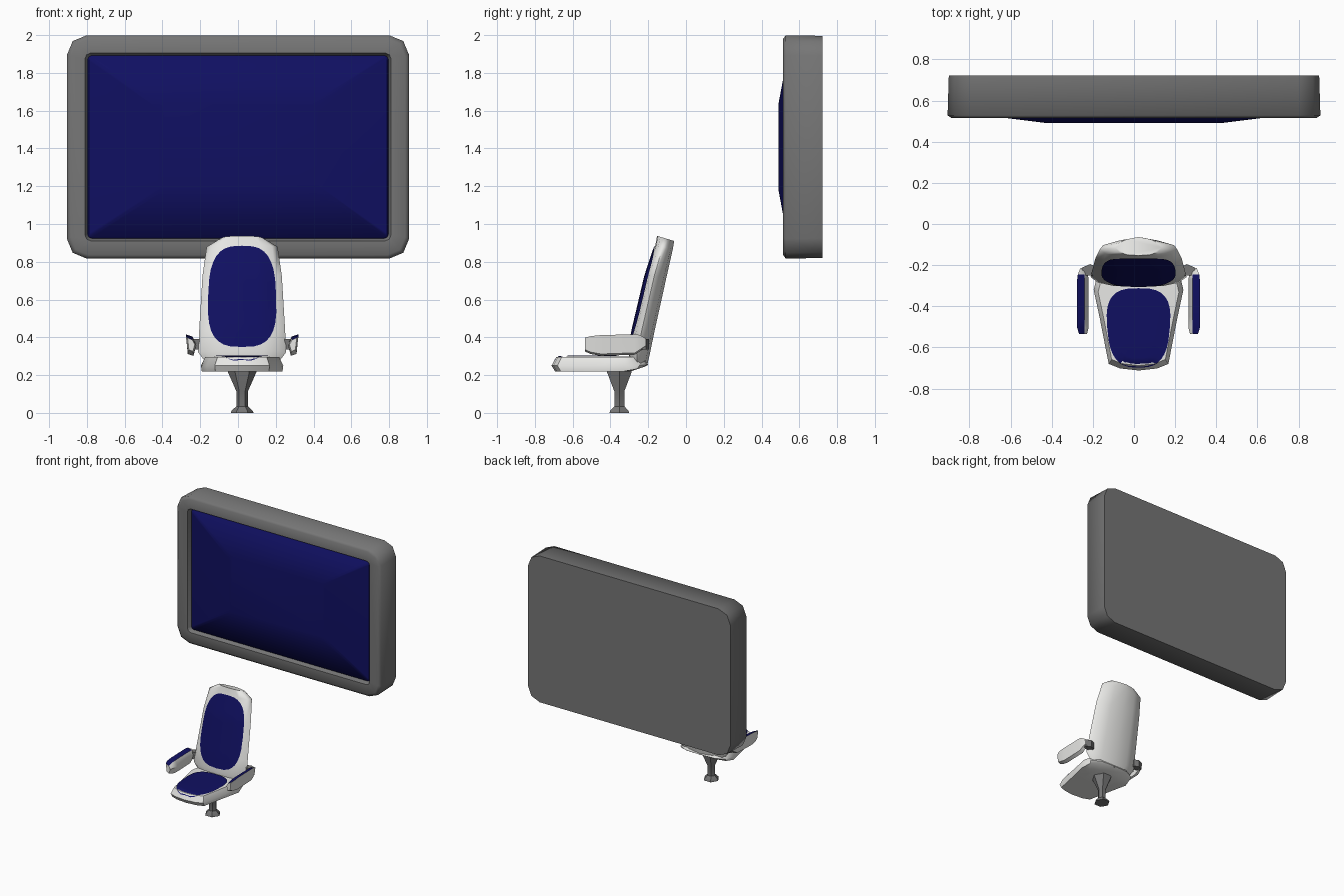
import bpy, bmesh, math
from mathutils import Vector
from mathutils.bvhtree import BVHTree

if "Cube" in bpy.data.objects:
    bpy.data.objects.remove(bpy.data.objects["Cube"])

CX = 0.022  # chair centre line


def material(name, rgb):
    m = bpy.data.materials.new(name)
    m.diffuse_color = (*rgb, 1)
    m.use_nodes = True
    m.node_tree.nodes["Principled BSDF"].inputs["Base Color"].default_value = m.diffuse_color
    return m


GREY = material("dark grey", (0.18, 0.18, 0.18))
WHITE = material("off white", (0.80, 0.80, 0.78))
BLUE = material("navy blue", (0.005, 0.005, 0.12))


def finish(name, bm, mats, angle=50):
    me = bpy.data.meshes.new(name)
    bm.to_mesh(me)
    bm.free()
    ob = bpy.data.objects.new(name, me)
    bpy.context.collection.objects.link(ob)
    for m in mats:
        me.materials.append(m)
    bpy.ops.object.select_all(action='DESELECT')
    ob.select_set(True)
    bpy.context.view_layer.objects.active = ob
    bpy.ops.object.shade_smooth_by_angle(angle=math.radians(angle))
    return ob


def loft(name, rings, mats, paint=None, angle=50):
    """Skin closed rings and cap both ends; paint(ring, side) gives a material index."""
    bm = bmesh.new()
    vs = [[bm.verts.new(p) for p in r] for r in rings]
    n = len(rings[0])
    for k in range(len(vs) - 1):
        for i in range(n):
            j = (i + 1) % n
            f = bm.faces.new((vs[k][i], vs[k][j], vs[k + 1][j], vs[k + 1][i]))
            if paint:
                f.material_index = paint(k, i)
    bm.faces.new(vs[0])
    bm.faces.new(vs[-1])
    bmesh.ops.recalc_face_normals(bm, faces=bm.faces)
    return finish(name, bm, mats, angle)


def rounded_rect(hx, hz, r, y, zc=1.408):
    pts = []
    for q, (sx, sz) in enumerate([(1, 1), (-1, 1), (-1, -1), (1, -1)]):
        for s in range(3):
            a = math.radians(90 * q + 45 * s)
            pts.append((sx * (hx - r) + r * math.cos(a), y,
                        zc + sz * (hz - r) + r * math.sin(a)))
    return pts


# Screen frame
loft("screen_frame", [rounded_rect(0.900, 0.588, 0.105, 0.722),
                      rounded_rect(0.906, 0.591, 0.105, 0.528),
                      rounded_rect(0.885, 0.572, 0.095, 0.514),
                      rounded_rect(0.810, 0.497, 0.030, 0.514),
                      rounded_rect(0.795, 0.483, 0.020, 0.550)], [GREY], angle=65)

# Bulging screen glass
loft("screen_glass", [rounded_rect(0.796, 0.484, 0.020, 0.548),
                      rounded_rect(0.790, 0.478, 0.020, 0.536),
                      rounded_rect(0.420, 0.230, 0.030, 0.490)], [BLUE])

# Six-sided pedestal
loft("pedestal", [[(CX + r * math.cos(a * math.pi / 3), -0.353 + r * math.sin(a * math.pi / 3), z)
                   for a in range(6)]
                  for r, z in [(0.06, 0), (0.057, 0.01), (0.031, 0.035),
                               (0.031, 0.115), (0.075, 0.215), (0.075, 0.23)]],
     [GREY], angle=35)

# Seat shell
half = [(0, -0.712), (0.09, -0.702), (0.145, -0.68), (0.188, -0.46),
        (0.218, -0.32), (0.20, -0.245), (0.13, -0.208), (0, -0.2)]
outline = half + [(-x, y) for x, y in half[-2:0:-1]]


def seat_ring(sx, sy, z, rise):
    pts = []
    for x, y in outline:
        y = -0.44 + (y + 0.44) * sy
        pts.append((CX + x * sx, y, z + rise * max(0, y + 0.3)))
    return pts


seat = loft("seat", [seat_ring(0.55, 0.6, 0.218, 0.3), seat_ring(0.98, 0.93, 0.22, 0.3),
                     seat_ring(1, 1, 0.25, 0.05), seat_ring(0.90, 0.91, 0.295, 0),
                     seat_ring(0.5, 0.55, 0.299, 0)], [WHITE])

# Backrest shell: each level is half width, front (y, z), back (y, z)
section = [(0, 0), (0.5, 0.04), (0.84, 0.18), (1, 0.42), (0.92, 0.64), (0.5, 0.88), (0, 1)]
section += [(-x, t) for x, t in section[-2:0:-1]]
levels = [(0.19, -0.298, 0.275, -0.206, 0.25), (0.233, -0.306, 0.33, -0.192, 0.31),
          (0.227, -0.281, 0.45, -0.165, 0.44), (0.210, -0.215, 0.73, -0.103, 0.72),
          (0.188, -0.163, 0.885, -0.069, 0.87), (0.112, -0.153, 0.937, -0.063, 0.910)]
back = loft("backrest", [[(CX + w * x, yf + (yb - yf) * t, zf + (zb - zf) * t)
                          for x, t in section]
                         for w, yf, zf, yb, zb in levels], [WHITE])


def pad(name, target, to_origin, direction, power):
    """Thin upholstery sheet: superellipse rings projected onto a shell."""
    bm = bmesh.new()
    bm.from_mesh(target.data)
    tree = BVHTree.FromBMesh(bm)
    bm.free()
    d = Vector(direction)
    bm = bmesh.new()
    n, rings = 32, 8

    def vert(u, v):
        hit = tree.ray_cast(Vector(to_origin(u, v)), d)[0]
        return bm.verts.new(hit - d * 0.005)

    mid = vert(0, 0)
    prev = None
    for k in range(1, rings + 1):
        cur = []
        for i in range(n):
            c, s = math.cos(2 * math.pi * i / n), math.sin(2 * math.pi * i / n)
            u = math.copysign(abs(c) ** (2 / power), c) * k / rings
            v = math.copysign(abs(s) ** (2 / power), s) * k / rings
            cur.append(vert(u, v))
        for i in range(n):
            j = (i + 1) % n
            if prev:
                bm.faces.new((prev[i], cur[i], cur[j], prev[j]))
            else:
                bm.faces.new((mid, cur[i], cur[j]))
        prev = cur
    bm.normal_update()
    flip = [f for f in bm.faces if f.normal.dot(d) > 0]
    bmesh.ops.reverse_faces(bm, faces=flip)
    return finish(name, bm, [BLUE])


# Upholstery
pad("backrest_pad", back,
    lambda u, v: (CX + u * 0.18 * (1 - 0.05 * v), -1, 0.617 + 0.268 * v), (0, 1, 0), 3)
pad("seat_pad", seat,
    lambda u, v: (CX + u * 0.152 * (1 + 0.1 * v), -0.505 + 0.193 * v, 1), (0, 0, -1), 2.9)

# Armrests with blue tops, and their brackets
for side, s in (("left", -1), ("right", 1)):
    rings = []
    for y, zb, zt, k in [(-0.535, 0.325, 0.398, 0.7), (-0.505, 0.312, 0.406, 1),
                         (-0.45, 0.302, 0.412, 1), (-0.27, 0.308, 0.416, 1),
                         (-0.245, 0.325, 0.413, 0.9), (-0.215, 0.345, 0.395, 0.5)]:
        prof = [(0.298, zt), (0.262, zt - 0.012), (0.243, (zt + zb) / 2),
                (0.258, zb), (0.288, zb + 0.01)]
        rings.append([(CX + s * (0.268 + (x - 0.268) * k), y, z) for x, z in prof])
    loft(side + "_armrest", rings, [WHITE, BLUE],
         lambda k, i: 1 if i == 0 and k < 4 else 0, angle=40)
    loft(side + "_armrest_bracket",
         [[(CX + s * x, y0, 0.335), (CX + s * x, y1, 0.335),
           (CX + s * x, y1, 0.392), (CX + s * x, y0, 0.392)]
          for x, y0, y1 in [(0.20, -0.25, -0.21), (0.235, -0.25, -0.195),
                            (0.275, -0.25, -0.212)]], [GREY], angle=30)
